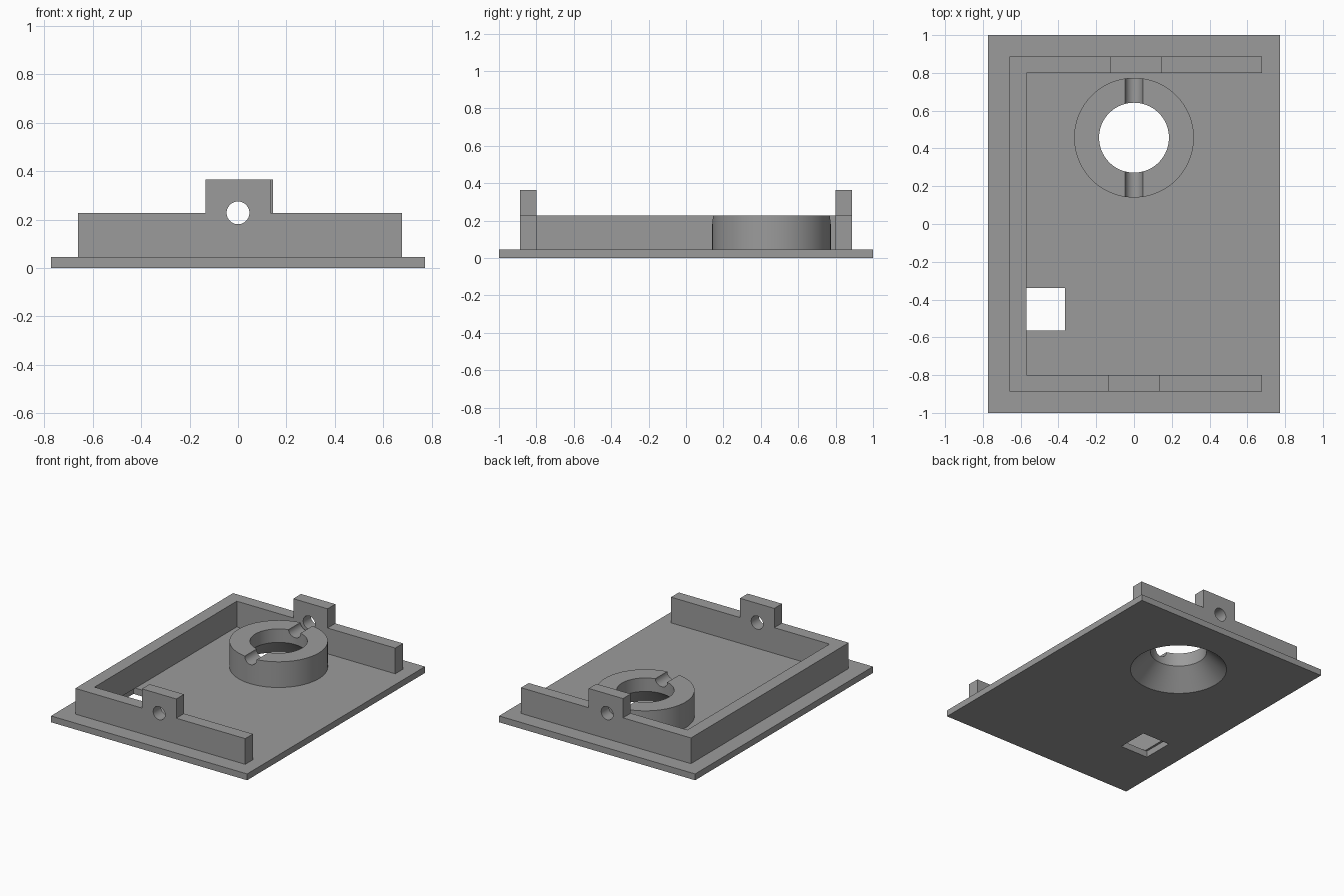
import bpy, bmesh, math
from mathutils import Matrix

if "Cube" in bpy.data.objects:
    bpy.data.objects.remove(bpy.data.objects["Cube"])

grey = bpy.data.materials.new("plain grey")
grey.diffuse_color = (0.33, 0.33, 0.33, 1)
grey.use_nodes = True
grey.node_tree.nodes["Principled BSDF"].inputs["Base Color"].default_value = grey.diffuse_color

PLATE_TOP, WALL_TOP, TAB_TOP = 0.045, 0.228, 0.365
RING_Y, RING_R, BORE_R, PIN_R = 0.457, 0.317, 0.185, 0.047


def finish(name, bm):
    bmesh.ops.recalc_face_normals(bm, faces=bm.faces)
    mesh = bpy.data.meshes.new(name)
    bm.to_mesh(mesh)
    bm.free()
    mesh.materials.append(grey)
    obj = bpy.data.objects.new(name, mesh)
    bpy.context.collection.objects.link(obj)
    return obj


def prism(name, outline, z0, z1):
    """Extrude a flat outline from z0 to z1."""
    bm = bmesh.new()
    face = bm.faces.new([bm.verts.new((x, y, z0)) for x, y in outline])
    top = bmesh.ops.extrude_face_region(bm, geom=[face])["geom"]
    verts = [v for v in top if isinstance(v, bmesh.types.BMVert)]
    bmesh.ops.translate(bm, verts=verts, vec=(0, 0, z1 - z0))
    return finish(name, bm)


def box(name, x0, x1, y0, y1, z0, z1):
    return prism(name, [(x0, y0), (x1, y0), (x1, y1), (x0, y1)], z0, z1)


def lathe(name, profile, matrix, sides=96):
    """Closed solid from (radius, height) rings."""
    bm = bmesh.new()
    rings = []
    for r, z in profile:
        rings.append([bm.verts.new((r * math.cos(a), r * math.sin(a), z))
                      for a in (2 * math.pi * i / sides for i in range(sides))])
    for low, high in zip(rings, rings[1:]):
        for i in range(sides):
            j = (i + 1) % sides
            bm.faces.new((low[i], low[j], high[j], high[i]))
    bm.faces.new(rings[0][::-1])
    bm.faces.new(rings[-1])
    bm.transform(matrix)
    return finish(name, bm)


def cut(obj, *cutters):
    for c in cutters:
        mod = obj.modifiers.new("cut", 'BOOLEAN')
        mod.operation, mod.solver, mod.object = 'DIFFERENCE', 'EXACT', c
        bpy.context.view_layer.objects.active = obj
        bpy.ops.object.modifier_apply(modifier=mod.name)


# Cutters: countersunk bore, long pin hole, square opening
at_ring = Matrix.Translation((0, RING_Y, 0))
d = 0.02
bore = lathe("bore_cutter", [(RING_R + d, -d), (BORE_R, RING_R - BORE_R), (BORE_R, 0.4)], at_ring)
pin = lathe("pin_cutter", [(PIN_R, -1.2), (PIN_R, 1.2)],
            Matrix.Translation((0, 0, WALL_TOP)) @ Matrix.Rotation(math.pi / 2, 4, 'X'), 48)
opening = box("opening_cutter", -0.585, -0.365, -0.565, -0.34, -0.1, 0.1)

# Base plate
plate = box("base_plate", -0.772, 0.772, -1, 1, 0, PLATE_TOP)
cut(plate, bore, opening)

# U-shaped wall, open on the right
xl, xi, xr, yo, yi = -0.66, -0.57, 0.678, 0.887, 0.80
wall = prism("u_wall", [(xr, -yo), (xr, -yi), (xi, -yi), (xi, yi),
                        (xr, yi), (xr, yo), (xl, yo), (xl, -yo)], PLATE_TOP, WALL_TOP)
cut(wall, pin)

# Raised tabs with half of the pin hole each
front_tab = box("front_tab", -0.135, 0.135, -yo, -yi, WALL_TOP, TAB_TOP)
back_tab = box("back_tab", -0.125, 0.145, yi, yo, WALL_TOP, TAB_TOP)
cut(front_tab, pin)
cut(back_tab, pin)

# Round boss with bore and pin grooves
ring = lathe("ring_boss", [(RING_R, PLATE_TOP), (RING_R, WALL_TOP)], at_ring)
cut(ring, bore, pin)

for c in (bore, pin, opening):
    bpy.data.objects.remove(c, do_unlink=True)

# Smooth the round surfaces, keep the edges sharp
for obj in (plate, wall, front_tab, back_tab, ring):
    bpy.ops.object.select_all(action='DESELECT')
    obj.select_set(True)
    bpy.context.view_layer.objects.active = obj
    bpy.ops.object.shade_smooth_by_angle(angle=math.radians(30))
